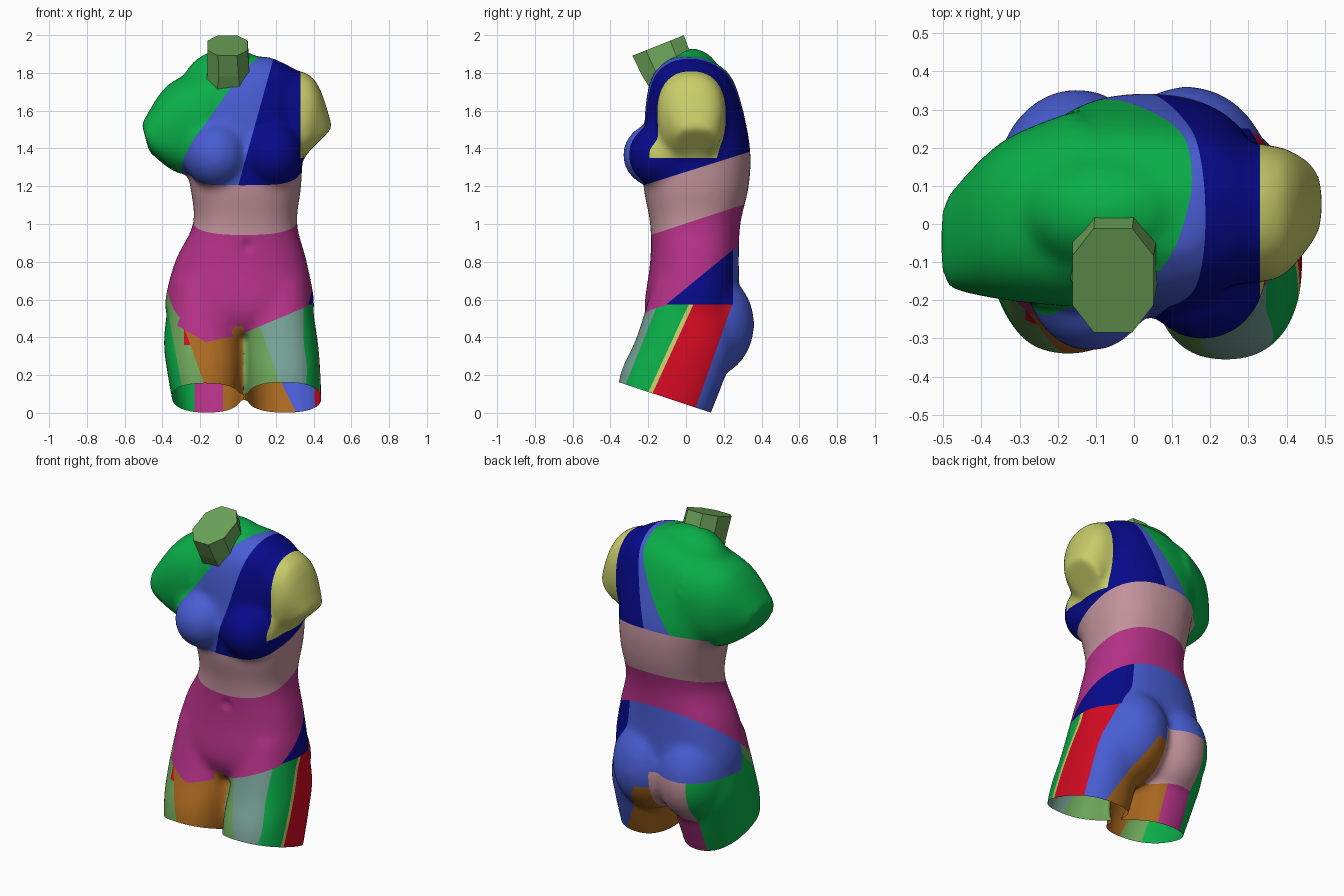
import bpy, bmesh, math
from itertools import count
from mathutils import Vector, Matrix

old = bpy.data.objects.get("Cube")
if old:
    bpy.data.objects.remove(old, do_unlink=True)

# Colours (linear)
COLOURS = {
    "green": (.003, .42, .065), "sage": (.15, .37, .1), "blue": (.065, .11, .65),
    "navy": (.002, .003, .25), "yellow": (.58, .61, .14), "pink": (.54, .29, .33),
    "magenta": (.45, .03, .24), "brown": (.4, .14, .014), "teal": (.18, .35, .3),
    "red": (.65, .003, .016),
}
NAMES = list(COLOURS)
MATS = []
for name, c in COLOURS.items():
    m = bpy.data.materials.new(name)
    m.use_nodes = True
    m.diffuse_color = (*c, 1)
    bsdf = next(n for n in m.node_tree.nodes if n.type == 'BSDF_PRINCIPLED')
    bsdf.inputs["Base Color"].default_value = (*c, 1)
    MATS.append(m)


def between(a, b, c, d, t):
    """Catmull-Rom point between b and c."""
    return b + (c - a) * (t / 2) + (a - b * 2.5 + c * 2 - d / 2) * t ** 2 + ((b - c) * 3 + d - a) * (t ** 3 / 2)


def loft(bm, keys, steps=4):
    """Skin key rings with smooth in-between rings and cap both ends."""
    k = [keys[0], *keys, keys[-1]]
    rings = [[between(*p, s / steps) for p in zip(*k[i:i + 4])]
             for i in range(len(keys) - 1) for s in range(steps)] + [keys[-1]]
    vs = [[bm.verts.new(p) for p in r] for r in rings]
    n = len(vs[0])
    faces = [bm.faces.new((a[i], a[(i + 1) % n], b[(i + 1) % n], b[i]))
             for a, b in zip(vs, vs[1:]) for i in range(n)]
    faces += [bm.faces.new(vs[0]), bm.faces.new(vs[-1])]
    bmesh.ops.recalc_face_normals(bm, faces=faces)


def oval(centre, u, v, power=2.35, n=32):
    """Superellipse ring spanned by half axes u and v."""
    ring = []
    for i in range(n):
        t = 2 * math.pi * (i + .5) / n
        c, s = (math.copysign(abs(w) ** (2 / power), w) for w in (math.cos(t), math.sin(t)))
        ring.append(Vector(centre) + Vector(u) * c + Vector(v) * s)
    return ring


def level(z, x0, x1, y0, y1):
    """Horizontal ring from its extents."""
    return oval(((x0 + x1) / 2, (y0 + y1) / 2, z), ((x1 - x0) / 2, 0, 0), (0, (y1 - y0) / 2, 0))


def limb(tx, tz, bx, bz, y, ry):
    """Upright ring through a top and a bottom point."""
    return oval(((tx + bx) / 2, y, (tz + bz) / 2), ((tx - bx) / 2, 0, (tz - bz) / 2), (0, ry, 0))


def ball(bm, centre, size):
    bmesh.ops.create_uvsphere(bm, u_segments=32, v_segments=20, radius=1,
                              matrix=Matrix.Translation(centre) @ Matrix.Diagonal((*size, 1)))


bm = bmesh.new()
# Trunk: height, x extent, y extent
loft(bm, [level(.42, -.3, .33, -.17, .23), level(.55, -.388, .405, -.22, .28),
          level(.8, -.335, .365, -.19, .28), level(1, -.238, .313, -.19, .288),
          level(1.2, -.254, .335, -.226, .333), level(1.4, -.29, .345, -.224, .34),
          level(1.65, -.33, .36, -.212, .29), level(1.8, -.23, .32, -.17, .225),
          level(1.885, -.02, .17, -.07, .1)])
# Left and right thigh
loft(bm, [level(.7, .07, .37, -.17, .2), level(.4, .035, .42, -.262, .26),
          level(.2, .04, .437, -.35, .21), level(-.08, .06, .446, -.385, .1)])
loft(bm, [level(.7, -.35, -.05, -.17, .2), level(.4, -.392, .022, -.26, .26),
          level(.2, -.372, .024, -.335, .21), level(-.08, -.32, -.005, -.36, .1)])
# Left and right shoulder stump
loft(bm, [limb(.2, 1.83, .2, 1.36, .03, .19), limb(.4, 1.775, .35, 1.355, .03, .175),
          limb(.502, 1.51, .345, 1.352, .055, .12)])
loft(bm, [limb(-.15, 1.83, -.15, 1.3, .04, .26), limb(-.37, 1.74, -.31, 1.265, .01, .21),
          limb(-.51, 1.53, -.47, 1.38, -.05, .12)])
# Bust, buttocks and the rise behind the neck
ball(bm, (-.115, -.135, 1.365), (.17, .2, .178))
ball(bm, (.18, -.115, 1.365), (.17, .19, .178))
ball(bm, (.14, .1, .47), (.225, .262, .29))
ball(bm, (-.15, .1, .47), (.215, .255, .29))
ball(bm, (-.05, .03, 1.72), (.25, .17, .21))

# Fuse into one skin and soften the joins
src = bpy.data.meshes.new("body_parts")
bm.to_mesh(src)
bm.free()
body = bpy.data.objects.new("body", src)
bpy.context.collection.objects.link(body)
fuse = body.modifiers.new("fuse", 'REMESH')
fuse.mode = 'VOXEL'
fuse.voxel_size = .018
soften = body.modifiers.new("soften", 'SMOOTH')
soften.factor, soften.iterations = .5, 14
bpy.context.view_layer.update()
skin = bpy.data.meshes.new_from_object(body.evaluated_get(bpy.context.evaluated_depsgraph_get()))
body.modifiers.clear()
body.data = skin
bpy.data.meshes.remove(src)
skin.materials.clear()
for m in MATS:
    skin.materials.append(m)
bm = bmesh.new()
bm.from_mesh(skin)

# Navel dimple
navel = Vector((.05, -.19, .885))
for v in bm.verts:
    v.co.y += .02 * max(0, 1 - (v.co - navel).length / .04)


def over(axis, offset, x=0, y=0, z=0):
    """Border plane: the side where axis > offset + slopes."""
    n = Vector((-x, -y, -z))
    n["xyz".index(axis)] = 1
    return n, offset


def cut(faces, border, open_below=False):
    n, d = border
    geom = set(faces) | {e for f in faces for e in f.edges} | {v for f in faces for v in f.verts}
    bmesh.ops.bisect_plane(bm, geom=list(geom), dist=1e-4, plane_co=n * (d / n.length_squared),
                           plane_no=n.normalized(), clear_inner=open_below)


# Open, slanted ends of the thighs
cut(bm.faces[:], over("z", .045, y=-.33), True)

# Colour regions: (border, beyond it, before it)
thigh_front = (over("x", .275, z=-.346), "teal", "sage")
thigh_outer = (over("y", -.225, z=.46), "red",
               (over("y", -.25, z=.46), "yellow",
                (over("y", -.38, z=.4), "green", thigh_front)))
thigh_inner = (over("y", -.1), "brown", thigh_front)
thigh_back = (over("z", .4), "blue", (over("x", .31, z=-.5), "blue", "brown"))
left_thigh = (over("z", .575),
              (over("y", .25), "blue", (over("x", .15), "navy", "blue")),
              (over("y", .042, z=.352), thigh_back,
               (over("x", .2), thigh_outer, thigh_inner)))
right_back = (over("z", .5), "blue",
              (over("x", -.23),
               (over("z", .22), "pink", (over("x", -.08), "brown", "magenta")), "green"))
right_strip = (over("z", .36), (over("x", -.285), "red", "sage"), "sage")
right_front = (over("x", -.272, z=-.184),
               (over("x", -.123, z=-.36), "brown", right_strip), "green")
right_thigh = (over("y", 0), right_back, right_front)
hip_line = over("z", .66, y=.82)
left_hip = (over("y", -.1), (hip_line, "magenta", left_thigh),
            (over("z", .41, x=.42), "magenta", left_thigh))
right_groin = (over("x", -.17), (over("z", .41, x=.2), "magenta", right_thigh),
               (over("z", .276, x=-.58), "magenta", right_thigh))
right_hip = (over("y", -.19), (hip_line, "magenta", right_thigh), right_groin)
hips = (over("x", .03), left_hip, right_hip)
waist = (over("x", -.29), "pink", (over("z", 1.2), "green", "pink"))
chest = (over("x", -.332, z=.277),
         (over("x", .33), (over("z", 1.35), "yellow", "navy"), "navy"),
         (over("x", -1.133, y=.3, z=.67), "blue", "green"))
whole = (over("z", 1.276, y=.316), chest, (over("z", 1.003, y=.33), waist, hips))

new_tag = count(len(NAMES))


def paint(tag, region):
    """Split the faces carrying a tag along the region's borders, then colour them."""
    faces = [f for f in bm.faces if f.material_index == tag]
    if isinstance(region, str):
        for f in faces:
            f.material_index = NAMES.index(region)
        return
    border, beyond, before = region
    cut(faces, border)
    tags = next(new_tag), next(new_tag)
    for f in bm.faces:
        if f.material_index == tag:
            f.material_index = tags[f.calc_center_median().dot(border[0]) < border[1]]
    paint(tags[0], beyond)
    paint(tags[1], before)


start = next(new_tag)
for f in bm.faces:
    f.material_index = start
paint(start, whole)
bm.to_mesh(skin)
bm.free()
bpy.ops.object.select_all(action='DESELECT')
body.select_set(True)
bpy.context.view_layer.objects.active = body
bpy.ops.object.shade_smooth_by_angle(angle=math.radians(40))

# Faceted neck with a slanted flat top
bm = bmesh.new()
loft(bm, [oval((-.05, -.05, 1.72), (.135, 0, 0), (0, .14, .02), n=8),
          oval((-.05, -.095, 1.82), (.118, 0, 0), (0, .145, .04), n=8),
          oval((-.055, -.148, 1.945), (.114, 0, 0), (0, .146, .058), n=8)], steps=1)
neck_mesh = bpy.data.meshes.new("neck")
bm.to_mesh(neck_mesh)
bm.free()
neck_mesh.materials.append(MATS[NAMES.index("sage")])
bpy.context.collection.objects.link(bpy.data.objects.new("neck", neck_mesh))
